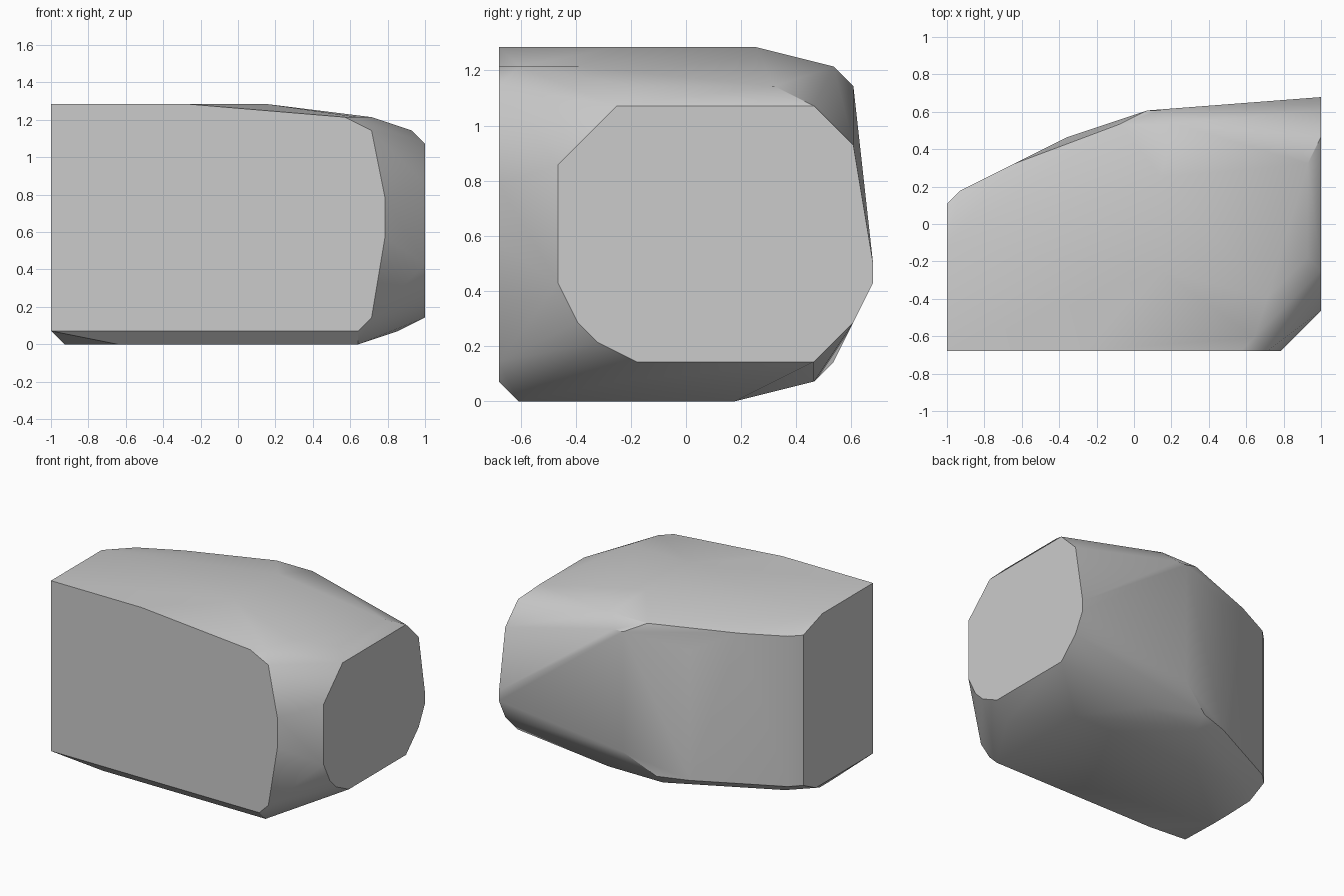
import bpy
import bmesh
import math

# Remove the default cube only
default_cube = bpy.data.objects.get("Cube")
if default_cube:
    bpy.data.objects.remove(default_cube, do_unlink=True)

# The block is laid out on a coarse lattice of 28 x 19 x 18 cells
CELL = 1 / 14
LENGTH, DEPTH, HEIGHT = 28, 19, 18


def make_material(name, colour):
    material = bpy.data.materials.new(name)
    material.use_nodes = True
    material.diffuse_color = colour
    shader = material.node_tree.nodes["Principled BSDF"]
    shader.inputs["Base Color"].default_value = colour
    shader.inputs["Roughness"].default_value = 0.8
    return material


def end_section(x, outline):
    """Outline of (y, z) pairs on a plane facing sideways."""
    return [(x, y, z) for y, z in outline]


def front_section(y, outline):
    """Outline of (x, z) pairs on a plane facing the front or back."""
    return [(x, y, z) for x, z in outline]


def level_section(z, outline):
    """Outline of (x, y) pairs on a horizontal plane."""
    return [(x, y, z) for x, y in outline]


def hull_object(name, corners, material):
    """Stretch a closed convex skin over the section corners."""
    bm = bmesh.new()
    for x, y, z in sorted(set(corners)):
        bm.verts.new(((x - LENGTH / 2) * CELL, (y - DEPTH / 2) * CELL, z * CELL))
    hull = bmesh.ops.convex_hull(bm, input=list(bm.verts))
    unused = set(hull["geom_interior"]) | set(hull["geom_unused"])
    loose = [item for item in unused if isinstance(item, bmesh.types.BMVert)]
    bmesh.ops.delete(bm, geom=loose, context="VERTS")
    # Join the triangles of each flat cut into one clean face
    bmesh.ops.dissolve_limit(bm, angle_limit=math.radians(0.5),
                             verts=list(bm.verts), edges=list(bm.edges))
    bmesh.ops.recalc_face_normals(bm, faces=list(bm.faces))
    mesh = bpy.data.meshes.new(name)
    bm.to_mesh(mesh)
    bm.free()
    mesh.materials.append(material)
    block = bpy.data.objects.new(name, mesh)
    bpy.context.collection.objects.link(block)
    return block


# Flat octagonal end and the plain square-cut end
right_end = end_section(LENGTH, [
    (6, 15), (16, 15), (18, 13), (19, 7), (19, 6), (18, 4),
    (16, 2), (7, 2), (5, 3), (4, 4), (3, 6), (3, 12)])
left_end = end_section(0, [(0, 1), (9, 1), (11, 2), (11, 17), (8, HEIGHT), (0, HEIGHT)])

# Flat front cut with a rounded far side
front_cut = front_section(0, [
    (23, 1), (24, 2), (25, 8), (25, 11), (24, 16), (22, 17), (10, HEIGHT)])

# Top plateau and its sloping shoulders
top_plateau = level_section(HEIGHT, [(16, 13), (16, 6)])
top_shoulder = level_section(17, [
    (23, 1), (24, 4), (17, 17), (13, 17), (5, 14), (1, 12)])
top_rim = level_section(16, [(27, 7), (27, 14), (16, 18), (15, 18)])

# Underside and its bevelled rim
underside = level_section(0, [(23, 1), (5, 1), (1, 5), (1, 7), (9, 12), (23, 12)])
lower_rim = level_section(1, [(26, 6), (18, 16), (12, 16), (2, 11)])

# Bulging back wall
back_wall = level_section(2, [(12, 17), (9, 16), (5, 14), (1, 12)])
back_wall += [(15, 18, 4), (9, 16, 15)]

stone_grey = make_material("stone grey", (0.6, 0.6, 0.6, 1))
stone_block = hull_object(
    "stone_block",
    right_end + left_end + front_cut + top_plateau + top_shoulder
    + top_rim + underside + lower_rim + back_wall,
    stone_grey)

# Soft shading across the gentle slopes, crisp edges around the flat cuts
bpy.ops.object.select_all(action="DESELECT")
stone_block.select_set(True)
bpy.context.view_layer.objects.active = stone_block
bpy.ops.object.shade_smooth_by_angle(angle=math.radians(30))
